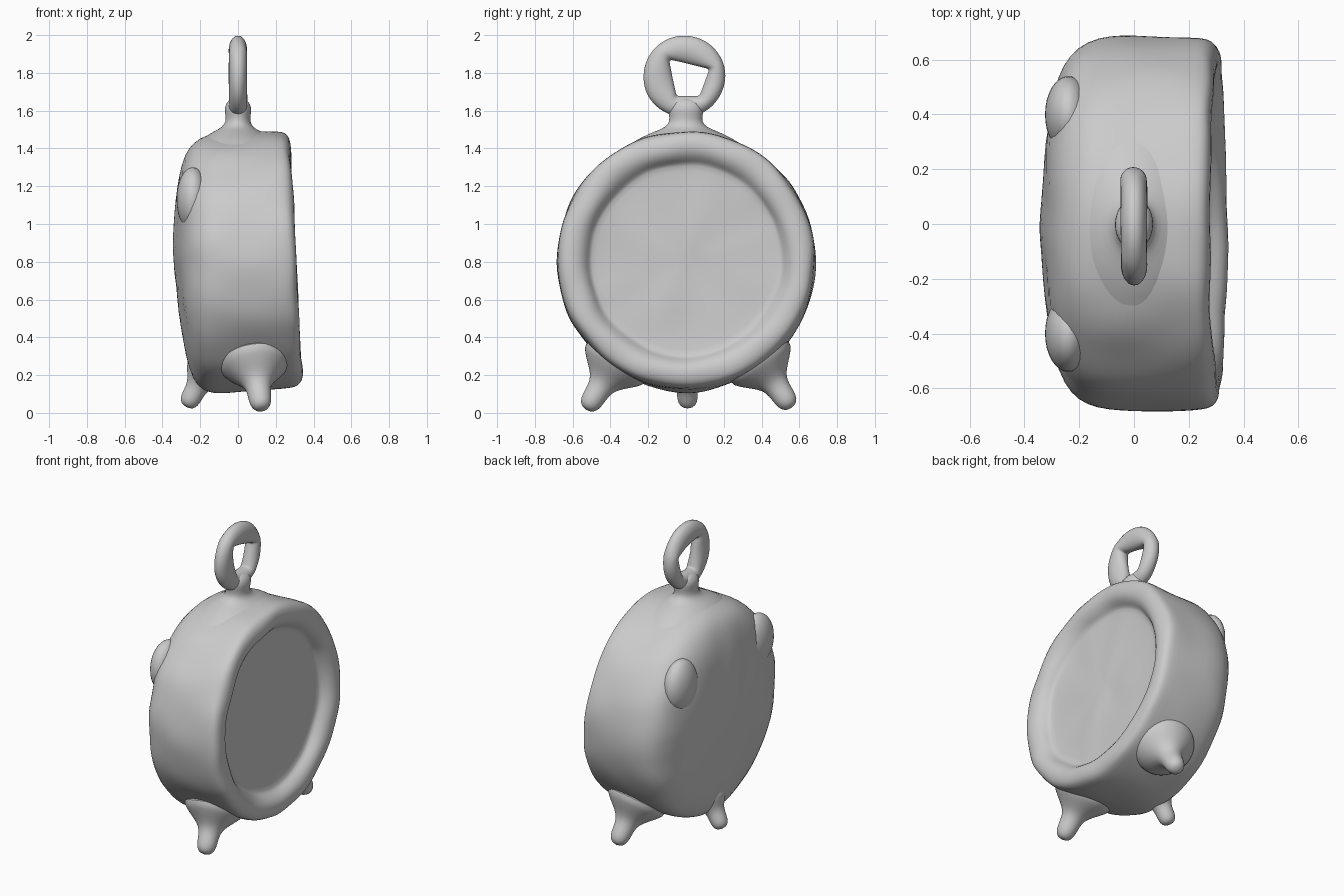
import bpy
import bmesh
import math
from mathutils import Matrix, Vector, noise

if "Cube" in bpy.data.objects:
    bpy.data.objects.remove(bpy.data.objects["Cube"], do_unlink=True)

GREY = (0.6, 0.6, 0.6, 1)
clay = bpy.data.materials.new("grey clay")
clay.diffuse_color = GREY
clay.use_nodes = True
bsdf = clay.node_tree.nodes["Principled BSDF"]
bsdf.inputs["Base Color"].default_value = GREY
bsdf.inputs["Roughness"].default_value = 0.8


def finish(name, bm, matrix=Matrix(), wobble=0.0, levels=1):
    """Place the mesh, roughen it like hand-worked clay and smooth it."""
    bmesh.ops.remove_doubles(bm, verts=bm.verts, dist=1e-5)
    bm.transform(matrix)
    bmesh.ops.recalc_face_normals(bm, faces=bm.faces)
    for v in bm.verts:
        v.co += wobble * noise.noise_vector(v.co * 5)
    mesh = bpy.data.meshes.new(name)
    bm.to_mesh(mesh)
    bm.free()
    mesh.materials.append(clay)
    obj = bpy.data.objects.new(name, mesh)
    bpy.context.collection.objects.link(obj)
    sub = obj.modifiers.new("Smooth", "SUBSURF")
    sub.levels = sub.render_levels = levels
    bpy.ops.object.select_all(action="DESELECT")
    obj.select_set(True)
    bpy.context.view_layer.objects.active = obj
    bpy.ops.object.shade_smooth_by_angle(angle=math.radians(50))


def skin(rings, closed=False):
    """Join rings of points into a quad surface."""
    bm = bmesh.new()
    loops = [[bm.verts.new(p) for p in ring] for ring in rings]
    pairs = list(zip(loops, loops[1:]))
    if closed:
        pairs.append((loops[-1], loops[0]))
    for a, b in pairs:
        for i in range(len(a)):
            j = (i + 1) % len(a)
            bm.faces.new((a[i], a[j], b[j], b[i]))
    # collapse the degenerate pole rings
    bmesh.ops.dissolve_degenerate(bm, edges=bm.edges, dist=1e-5)
    return bm


def lathe(profile, sides, radius=lambda h, r, a: r):
    """Turn (height, radius) points around the z axis."""
    turns = [math.tau * i / sides for i in range(sides)]
    return skin([[(radius(h, r, a) * math.cos(a),
                   radius(h, r, a) * math.sin(a), h) for a in turns]
                 for h, r in profile])


# Drum-shaped case with a rounded back and a sunken dial, leaning back
CASE_RADIUS = 0.687
case_profile = [
    (-0.335, 0), (-0.335, 0.1), (-0.325, 0.22), (-0.31, 0.35), (-0.29, 0.48),
    (-0.25, 0.59), (-0.2, 0.65), (-0.13, 0.68), (-0.04, 0.687), (0.06, 0.687),
    (0.16, 0.685), (0.25, 0.682), (0.285, 0.672), (0.305, 0.645),
    (0.312, 0.6), (0.302, 0.56), (0.275, 0.53), (0.242, 0.51),
    (0.235, 0.49), (0.235, 0.35), (0.235, 0.2), (0.235, 0.08), (0.235, 0)]


def case_radius(h, r, a):
    """Fill out the back corner towards the bottom."""
    if h > 0:
        return r
    down = max(0, math.cos(a))
    return r + 0.8 * down * (CASE_RADIUS - r) * (r / CASE_RADIUS) ** 2


lean = Matrix.Rotation(math.radians(87), 4, "Y")
finish("clock_case", lathe(case_profile, 72, case_radius),
       Matrix.Translation((0, 0, 0.8)) @ lean, wobble=0.012)

# Broad shallow bumps on the upper back
for side, y in (("left", 0.4), ("right", -0.4)):
    bm = bmesh.new()
    bmesh.ops.create_uvsphere(bm, u_segments=32, v_segments=16, radius=1)
    finish("back_bump_" + side, bm, Matrix.Translation((-0.24, y, 1.13))
           @ Matrix.Diagonal((0.085, 0.14, 0.17, 1)), levels=0)


# Three splayed feet that flare into the case
def foot(name, start, tip, stem, flare):
    start, tip = Vector(start), Vector(tip)
    axis = tip - start
    shape = [(0, 0, 0), (0.1, 0.9, 0.7), (0.2, 1, 1), (0.32, 1, 0.75),
             (0.42, 1, 0.46), (0.52, 1, 0.18), (0.62, 1, 0.03), (0.75, 1, 0),
             (0.88, 0.95, 0), (0.97, 0.65, 0), (1, 0, 0)]
    profile = [(t * axis.length, stem * s + flare * f) for t, s, f in shape]
    turn = axis.to_track_quat("Z", "Y").to_matrix().to_4x4()
    finish(name, lathe(profile, 24), Matrix.Translation(start) @ turn)


foot("foot_right", (0.08, -0.33, 0.33), (0.125, -0.53, 0.015), 0.062, 0.14)
foot("foot_left", (0.08, 0.35, 0.33), (0.125, 0.56, 0.025), 0.062, 0.14)
foot("foot_back", (-0.14, 0, 0.28), (-0.275, 0.01, 0.03), 0.055, 0.06)

# Flared neck under the hanging loop
finish("loop_neck", lathe([(1.42, 0.3), (1.46, 0.24), (1.49, 0.165),
                           (1.51, 0.11), (1.54, 0.085), (1.58, 0.09),
                           (1.62, 0.1), (1.66, 0.07), (1.675, 0)], 28),
       Matrix.Diagonal((0.75, 1, 1, 1)), wobble=0.006)

# Hanging loop: round outside, four-sided hole inside
centre = Vector((-0.01, 1.782))
corners = [Vector(c) - centre for c in
           ((-0.09, 1.87), (-0.05, 1.68), (0.07, 1.68), (0.12, 1.82))]


def hole_radius(u):
    reach = []
    for a, b in zip(corners, corners[1:] + corners[:1]):
        n = Vector((b.y - a.y, a.x - b.x))
        if n.dot(u) > 1e-6:
            reach.append(n.dot(a) / n.dot(u))
    return min(reach)


rings = []
for i in range(64):
    angle = math.tau * i / 64
    u = Vector((math.cos(angle), math.sin(angle)))
    inner, outer = hole_radius(u), 0.218
    ring = []
    for k in range(14):
        b = math.tau * k / 14
        p = centre + u * ((inner + outer) / 2
                          + (outer - inner) / 2 * math.cos(b))
        ring.append((0.05 * math.sin(b), p.x, p.y))
    rings.append(ring)
finish("hanging_loop", skin(rings, closed=True), wobble=0.004)
